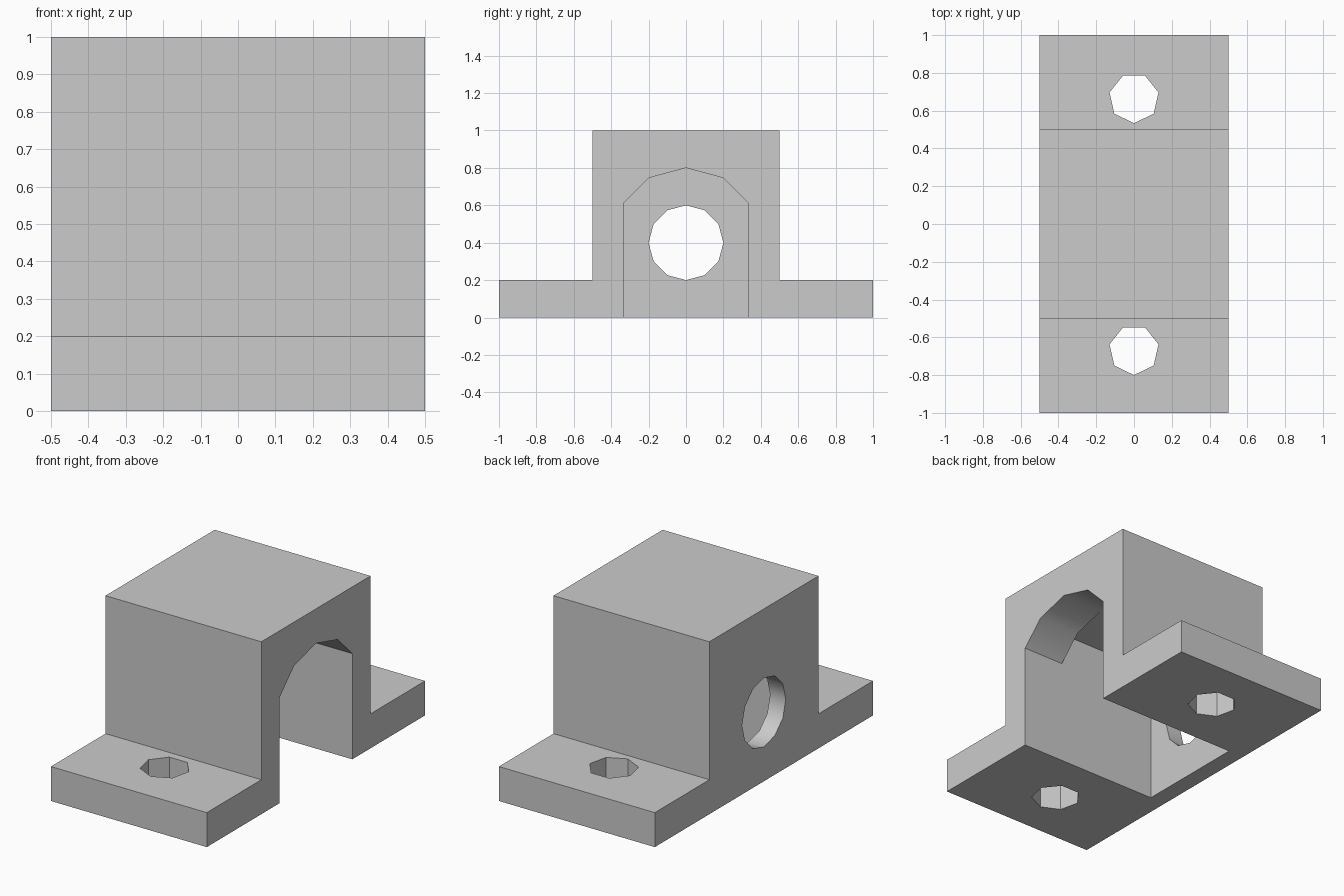
import bpy, bmesh
from math import sin, cos, pi, radians
from mathutils import Vector

if "Cube" in bpy.data.objects:
    bpy.data.objects.remove(bpy.data.objects["Cube"], do_unlink=True)

grey = bpy.data.materials.new("plain_grey")
grey.use_nodes = True
colour = (0.6, 0.6, 0.6, 1)
grey.diffuse_color = colour
grey.node_tree.nodes["Principled BSDF"].inputs["Base Color"].default_value = colour


def prism(name, points, sweep):
    """Closed polygon swept along a vector."""
    bm = bmesh.new()
    face = bm.faces.new([bm.verts.new(p) for p in points])
    swept = bmesh.ops.extrude_face_region(bm, geom=[face])["geom"]
    verts = [v for v in swept if isinstance(v, bmesh.types.BMVert)]
    bmesh.ops.translate(bm, verts=verts, vec=Vector(sweep))
    bmesh.ops.recalc_face_normals(bm, faces=bm.faces[:])
    mesh = bpy.data.meshes.new(name)
    bm.to_mesh(mesh)
    bm.free()
    mesh.materials.append(grey)
    obj = bpy.data.objects.new(name, mesh)
    bpy.context.collection.objects.link(obj)
    return obj


def ring(sides, radius, start=0):
    return [(radius * sin(start + 2 * pi * i / sides), radius * cos(start + 2 * pi * i / sides))
            for i in range(sides)]


def profile(name, yz, x0, x1):
    return prism(name, [(x0, y, z) for y, z in yz], (x1 - x0, 0, 0))


def cut(body, cutter):
    bpy.context.view_layer.objects.active = body
    mod = body.modifiers.new("cut", "BOOLEAN")
    mod.operation, mod.solver, mod.object = "DIFFERENCE", "EXACT", cutter
    bpy.ops.object.modifier_apply(modifier=mod.name)
    bpy.data.objects.remove(cutter, do_unlink=True)


# Block with a mounting flange on each side
half = [(1, 0), (1, 0.2), (0.5, 0.2), (0.5, 1)]
outline = half + [(-y, z) for y, z in reversed(half)]
body = profile("bearing_housing", outline, -0.5, 0.5)

# Arched opening on one end
W, AXIS = 1 / 3, 0.4
slot = [(W, -0.1), (W, 0.613), (0.2, 0.746), (0, 0.8)]
arch = slot + [(-y, z) for y, z in reversed(slot[:-1])]
cut(body, profile("arch_cutter", arch, 0.2, 0.6))

# Hollow behind the arch
hollow = [(-W, -0.1), (W, -0.1), (W, 0.8), (-W, 0.8)]
cut(body, profile("hollow_cutter", hollow, -0.4, 0.236))

# Round shaft hole through the thin end wall
shaft = [(y, z + AXIS) for y, z in ring(12, 0.2)]
cut(body, profile("shaft_cutter", shaft, -0.6, -0.3))

# Bolt holes in the flanges
for side in (-1, 1):
    bolt = [(x, y + side * 2 / 3, -0.1) for x, y in ring(7, 0.133, pi)]
    cut(body, prism("bolt_cutter", bolt, (0, 0, 0.4)))

# Soft shading on the round cuts, crisp block edges
bpy.ops.object.select_all(action="DESELECT")
body.select_set(True)
bpy.context.view_layer.objects.active = body
bpy.ops.object.shade_smooth_by_angle(angle=radians(35))
